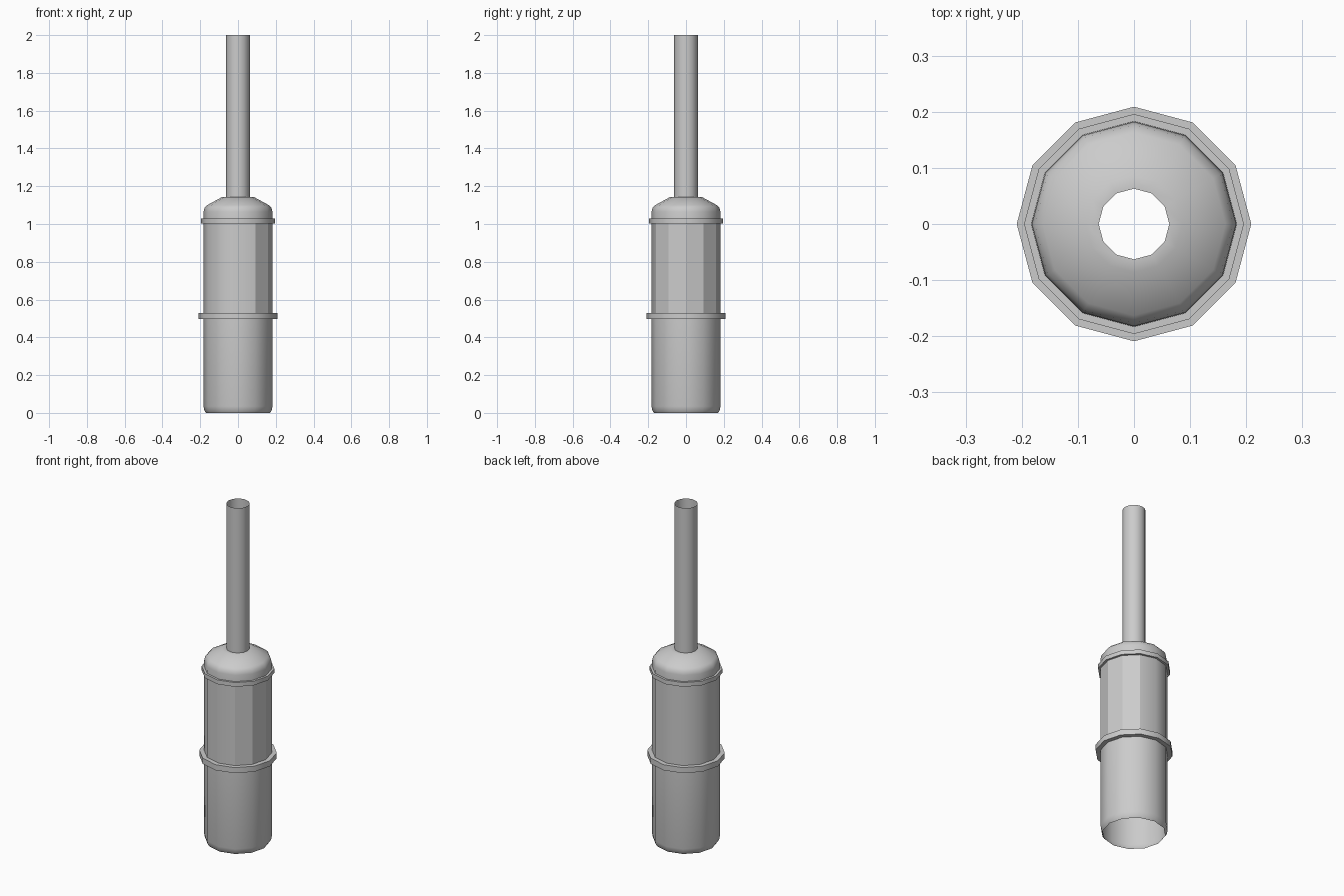
import bpy
import bmesh
from math import sin, cos, pi, radians

if "Cube" in bpy.data.objects:
    bpy.data.objects.remove(bpy.data.objects["Cube"])

SIDES = 12


def lathe(name, profile, angle=40, flat=()):
    """Spin an open (radius, z) profile round z; faces in segments 'flat' stay faceted."""
    bm = bmesh.new()
    rings = [[bm.verts.new((r * cos(2 * pi * i / SIDES), r * sin(2 * pi * i / SIDES), z))
              for i in range(SIDES)] for r, z in profile]
    faceted = set()
    for k, (a, b) in enumerate(zip(rings, rings[1:])):
        for i in range(SIDES):
            j = (i + 1) % SIDES
            f = bm.faces.new((a[i], a[j], b[j], b[i]))
            if i in flat:
                faceted.add(k * SIDES + i)
    mesh = bpy.data.meshes.new(name)
    bm.to_mesh(mesh)
    bm.free()
    ob = bpy.data.objects.new(name, mesh)
    bpy.context.collection.objects.link(ob)
    bpy.ops.object.select_all(action='DESELECT')
    ob.select_set(True)
    bpy.context.view_layer.objects.active = ob
    bpy.ops.object.shade_smooth_by_angle(angle=radians(angle))
    for p in mesh.polygons:
        if p.index in faceted:
            p.use_smooth = False
    return ob


# Lower canister, open underneath with a tucked-in foot
lathe("lower_body", [(0.17, 0.0), (0.178, 0.012), (0.183, 0.035), (0.183, 0.515)])

# Upper canister, with a few faceted panels on the right side
lathe("upper_body", [(0.183, 0.515), (0.183, 1.015)], flat=(11, 0, 1, 10))

# Clamp bands
for name, r, z0, z1 in (("middle_band", 0.209, 0.497, 0.53),
                        ("top_band", 0.196, 1.003, 1.028)):
    lathe(name, [(0.183, z0), (r, z0), (r, z1), (0.183, z1)])

# Domed cap with flat collar round the pipe
lathe("cap", [(0.183, 1.015), (0.182, 1.065), (0.177, 1.086), (0.163, 1.1),
              (0.086, 1.142), (0.063, 1.142)], angle=45)

# Open exhaust pipe
lathe("pipe", [(0.063, 1.142), (0.063, 2.0)])
